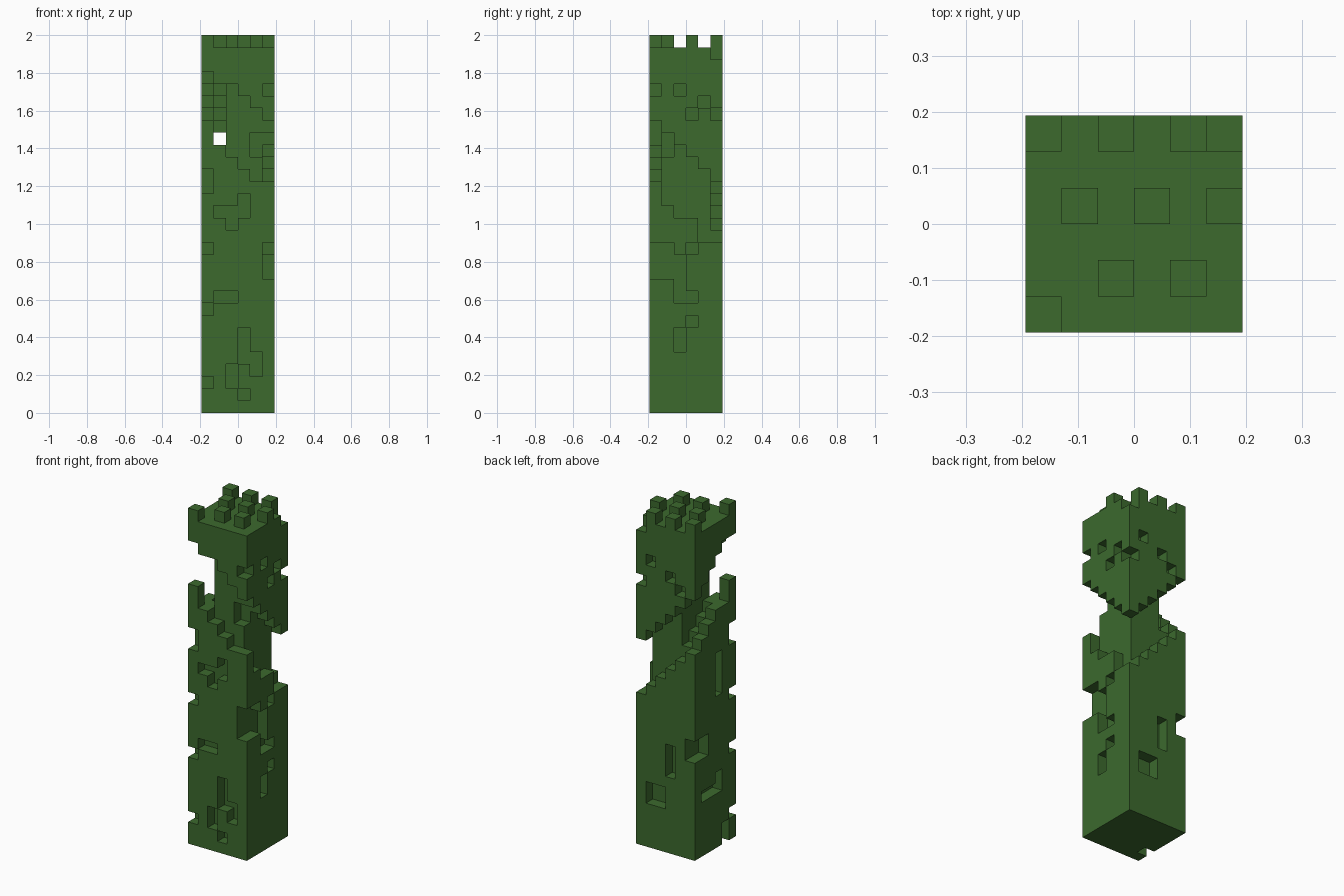
import bpy
import bmesh
from itertools import product
from mathutils import Vector

if "Cube" in bpy.data.objects:
    bpy.data.objects.remove(bpy.data.objects["Cube"], do_unlink=True)

N, H = 6, 31          # blocks across and blocks high
S = 2.0 / H           # block size

green = bpy.data.materials.new("moss_green")
green.use_nodes = True
colour = (0.045, 0.142, 0.027, 1.0)
green.diffuse_color = colour
green.node_tree.nodes["Principled BSDF"].inputs["Base Color"].default_value = colour


def box(xs, ys, zs):
    """Cells of a block range; each axis is a number or a (first, last) pair."""
    span = [range(a[0], a[1] + 1) if isinstance(a, tuple) else range(a, a + 1)
            for a in (xs, ys, zs)]
    return set(product(*span))


# Slanted gap: the lower part stops below it, the upper part starts above it
worn_tops = {(1, 0): 22, (2, 0): 21, (3, 0): 20, (4, 0): 19, (0, 1): 22,
             (5, 1): 17, (5, 2): 16, (5, 4): 14}
worn_bottoms = {(0, 0): 28, (1, 0): 27}
lower, upper = set(), set()
for x, y in product(range(N), repeat=2):
    lower |= box(x, y, (0, worn_tops.get((x, y), 24 - x - y) - 1))
    upper |= box(x, y, (worn_bottoms.get((x, y), 29 - x - y), H - 2))

# Neck joining both parts through the gap
neck = box((2, 4), (1, 4), (14, 28)) - box(4, 1, (21, 22)) - lower - upper

# Battlements
merlons = set()
for x, y in ((0, 0), (2, 1), (4, 1), (1, 3), (3, 3), (5, 3), (0, 5), (2, 5), (4, 5)):
    merlons |= box(x, y, H - 1)

# Missing blocks in the walls
holes = [
    # front wall
    (0, 0, (18, 19)), ((1, 3), 0, 16), (3, 0, 17), (2, 0, 15), (0, 0, 13),
    ((1, 2), 0, 9), (0, 0, 8), (0, 0, 2), (3, 0, (4, 6)), (4, 0, (3, 4)),
    (2, 0, (2, 3)), (3, 0, 1), (5, 0, 26),
    # right wall
    (5, 2, 26), (5, 4, 25), (5, 3, 24), (5, 5, 24), (5, 5, 29),
    (5, (0, 1), (11, 13)), (5, 2, (9, 12)), (5, 3, 9), (5, 3, 13),
    (5, 3, 7), (5, 2, (5, 6)),
    # back wall
    ((3, 4), 5, (4, 5)), (2, 5, (7, 9)), (0, 5, (9, 10)), (4, 5, 26),
    (2, 5, 25), (1, 5, 24),
    # left wall
    (0, 4, (9, 10)), (0, (2, 4), 5), (0, 2, 6), (0, 2, (14, 17)), (0, 1, (0, 1)),
]
for hole in holes:
    lower -= box(*hole)
    upper -= box(*hole)

solid = lower | upper | neck | merlons


def build(name, cells):
    """Mesh of the outward block sides of one part."""
    bm = bmesh.new()
    for cell in sorted(cells):
        c = Vector(cell) + Vector((0.5, 0.5, 0.5))
        for axis, sign in product(range(3), (-1, 1)):
            n = Vector((0, 0, 0))
            n[axis] = sign
            if tuple(int(a + b) for a, b in zip(cell, n)) in solid:
                continue
            u = Vector((0, 0, 0))
            u[(axis + 1) % 3] = 1
            v = n.cross(u)
            quad = [c + (n + u * a + v * b) / 2
                    for a, b in ((-1, -1), (1, -1), (1, 1), (-1, 1))]
            bm.faces.new([bm.verts.new((p - Vector((N / 2, N / 2, 0))) * S) for p in quad])
    bmesh.ops.remove_doubles(bm, verts=bm.verts[:], dist=S / 100)
    mesh = bpy.data.meshes.new(name)
    bm.to_mesh(mesh)
    bm.free()
    mesh.materials.append(green)
    bpy.context.collection.objects.link(bpy.data.objects.new(name, mesh))


build("lower_tower", lower)
build("neck", neck)
build("upper_tower", upper)
build("battlements", merlons)
